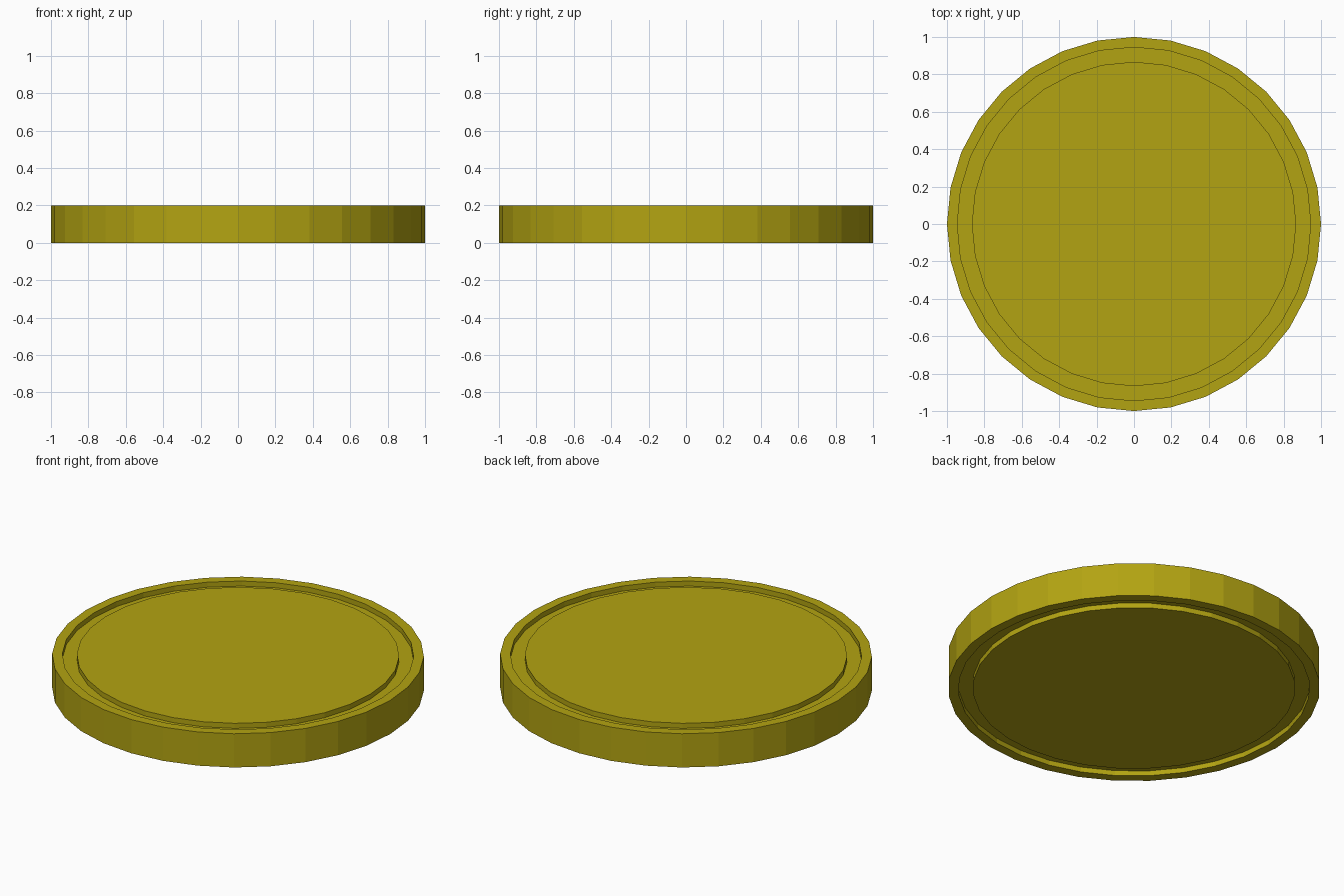
import bpy, bmesh
from math import sin, cos, tau

if "Cube" in bpy.data.objects:
    bpy.data.objects.remove(bpy.data.objects["Cube"])

SIDES = 32
H = 0.2        # thickness
D = 0.03       # groove depth
R_OUT, R_RIM, R_FACE = 1.0, 0.945, 0.867

# Half cross-section (radius, z) from bottom face to top face
bottom = [(R_FACE, 0), (R_FACE, D), (R_RIM, D), (R_RIM, 0), (R_OUT, 0)]
profile = bottom + [(r, H - z) for r, z in reversed(bottom)]

# Disc: lathe the profile and cap both faces
bm = bmesh.new()
rings = [[bm.verts.new((r * cos(tau * i / SIDES), r * sin(tau * i / SIDES), z))
          for i in range(SIDES)] for r, z in profile]
for a, b in zip(rings, rings[1:]):
    for i in range(SIDES):
        j = (i + 1) % SIDES
        bm.faces.new((a[i], a[j], b[j], b[i]))
bm.faces.new(rings[0][::-1])
bm.faces.new(rings[-1])
bmesh.ops.recalc_face_normals(bm, faces=bm.faces)

mesh = bpy.data.meshes.new("coin")
bm.to_mesh(mesh)
bm.free()
coin = bpy.data.objects.new("coin", mesh)
bpy.context.collection.objects.link(coin)

# Gold colour
gold = bpy.data.materials.new("gold")
gold.diffuse_color = (0.45, 0.37, 0.006, 1)
gold.use_nodes = True
gold.node_tree.nodes["Principled BSDF"].inputs["Base Color"].default_value = gold.diffuse_color
mesh.materials.append(gold)
